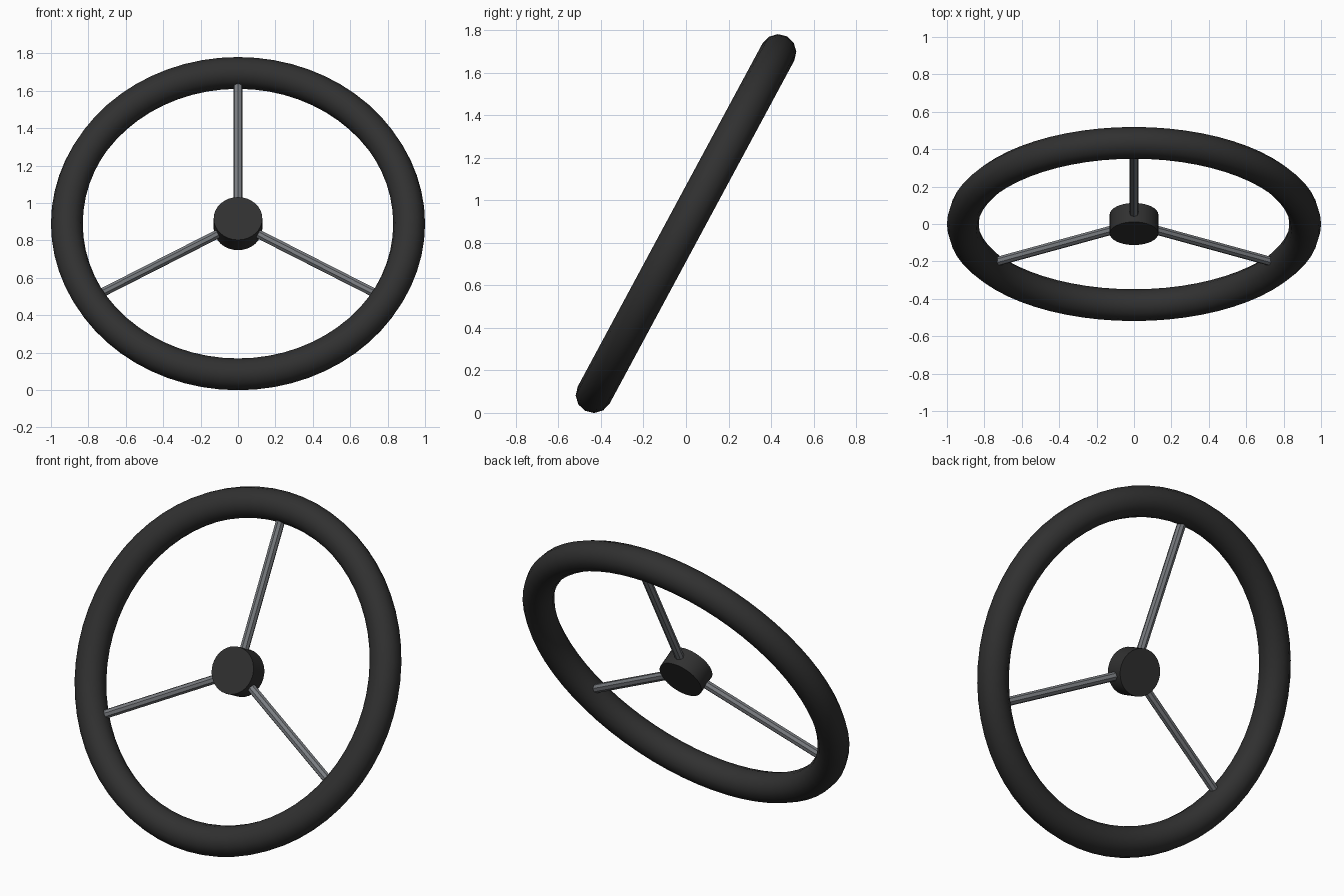
import bpy
import math
from mathutils import Matrix, Vector

cube = bpy.data.objects.get("Cube")
if cube:
    bpy.data.objects.remove(cube)

RIM_RADIUS, TUBE_RADIUS = 0.915, 0.085
HUB_RADIUS, HUB_DEPTH = 0.13, 0.115
SPOKE_RADIUS = 0.025
TILT = Matrix.Translation((0, 0, 0.89)) @ Matrix.Rotation(math.radians(61.7), 4, 'X')


def make_material(name, color):
    mat = bpy.data.materials.new(name)
    mat.use_nodes = True
    mat.diffuse_color = color
    mat.node_tree.nodes["Principled BSDF"].inputs["Base Color"].default_value = color
    return mat


black = make_material("black rubber", (0.03, 0.03, 0.03, 1))
steel = make_material("grey steel", (0.19, 0.2, 0.215, 1))


def finish(name, mat, local, angle):
    """Name, colour, shade and tilt the primitive just added."""
    obj = bpy.context.object
    obj.name = name
    obj.data.materials.append(mat)
    bpy.ops.object.shade_smooth_by_angle(angle=math.radians(angle))
    obj.matrix_world = TILT @ local
    return obj


# Grip ring
bpy.ops.mesh.primitive_torus_add(major_radius=RIM_RADIUS, minor_radius=TUBE_RADIUS,
                                 major_segments=64, minor_segments=12)
finish("rim", black, Matrix.Identity(4), 40)

# Central hub
bpy.ops.mesh.primitive_cylinder_add(vertices=32, radius=HUB_RADIUS, depth=HUB_DEPTH)
finish("hub", black, Matrix.Identity(4), 40)

# Three spokes running from the hub into the rim
start, end = HUB_RADIUS * 0.5, RIM_RADIUS - TUBE_RADIUS * 0.8
for label, degrees in (("top", 90), ("left", -30), ("right", 210)):
    bpy.ops.mesh.primitive_cylinder_add(vertices=8, radius=SPOKE_RADIUS, depth=end - start)
    along = Matrix.Rotation(math.radians(degrees), 4, 'Z')
    middle = Matrix.Translation(Vector(((start + end) / 2, 0, 0)))
    finish("spoke_" + label, steel, along @ middle @ Matrix.Rotation(math.pi / 2, 4, 'Y'), 30)
